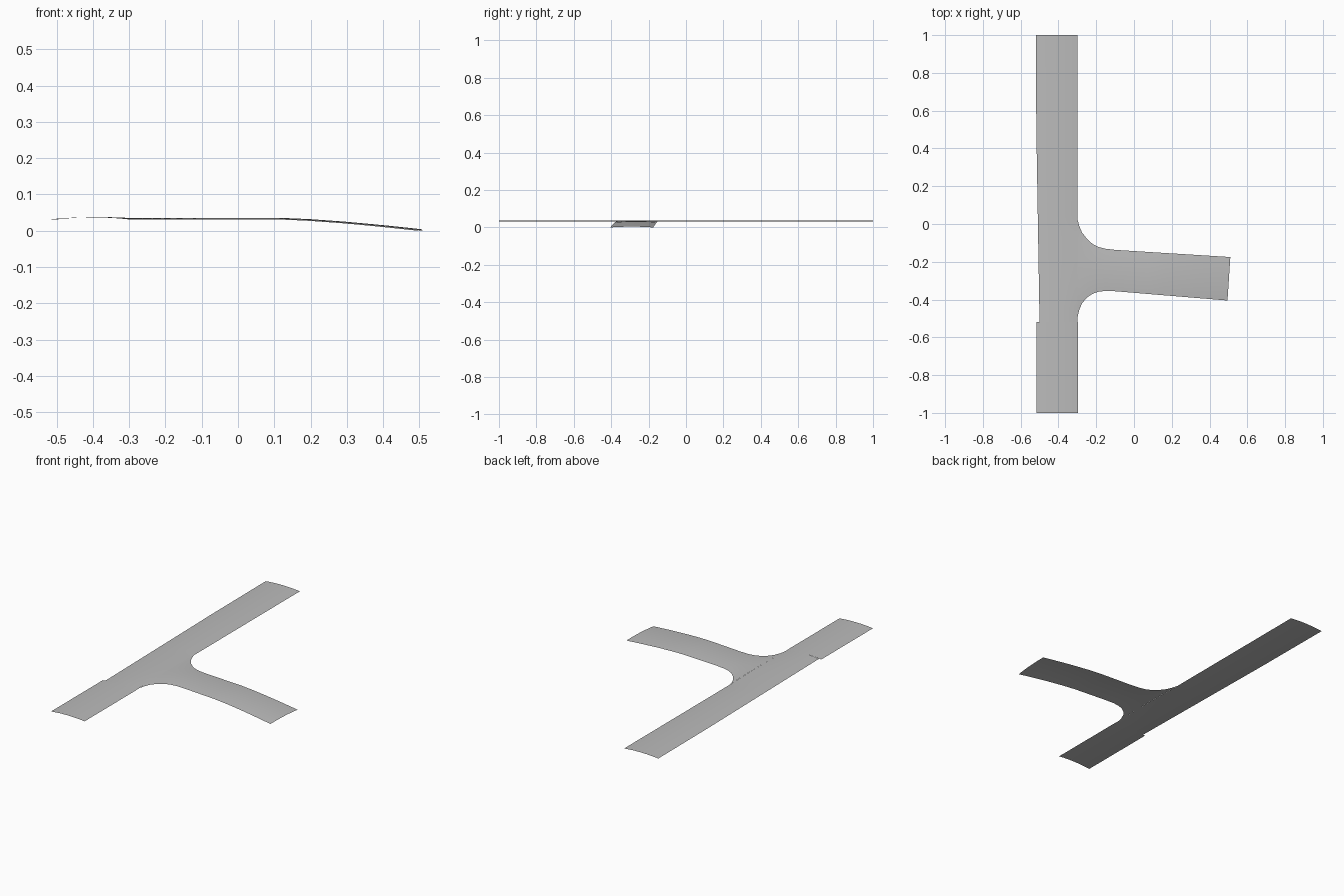
import bpy, bmesh, math

if "Cube" in bpy.data.objects:
    bpy.data.objects.remove(bpy.data.objects["Cube"])

asphalt = bpy.data.materials.new("road_grey")
asphalt.diffuse_color = (0.5, 0.5, 0.5, 1)
asphalt.use_nodes = True
asphalt.node_tree.nodes["Principled BSDF"].inputs["Base Color"].default_value = asphalt.diffuse_color


def interp(points, v):
    # piecewise linear lookup in ascending (position, value) pairs
    if v <= points[0][0]:
        return points[0][1]
    for (a, p), (b, q) in zip(points, points[1:]):
        if v <= b:
            return p + (q - p) * (v - a) / (b - a)
    return points[-1][1]


def sheet(name, rows):
    # open surface through rows of points, facing up
    bm = bmesh.new()
    grid = [[bm.verts.new(p) for p in row] for row in rows]
    for r, s in zip(grid, grid[1:]):
        for i in range(len(r) - 1):
            bm.faces.new((r[i], r[i + 1], s[i + 1], s[i]))
    bm.normal_update()
    for f in bm.faces:
        f.smooth = True
        if f.normal.z < 0:
            f.normal_flip()
    me = bpy.data.meshes.new(name)
    bm.to_mesh(me)
    bm.free()
    me.materials.append(asphalt)
    ob = bpy.data.objects.new(name, me)
    bpy.context.collection.objects.link(ob)


N = 12
EDGE, CROWN = 0.031, 0.006


def junction_rise(y):
    # the joining edge lifts to meet the crown of the branch
    t = (y + 0.25) / 0.25
    return 0.004 * max(0, 1 - t * t) if abs(t) < 1 else 0


def main_row(y, left, right):
    row = []
    for i in range(N + 1):
        t = i / N
        z = EDGE + CROWN * (1 - (2 * t - 1) ** 2) + junction_rise(y) * t ** 3
        row.append((left + (right - left) * t, y, z))
    return row


# Main road: slightly tapering upper length, and a wider lower length
LEFT = [(-0.52, -0.50), (0.5, -0.517), (1, -0.52)]
ys = [-0.52 + 0.04 * i for i in range(39)]
sheet("main_road", [main_row(y, interp(LEFT, y), -0.298) for y in ys])
sheet("main_road_lower", [main_row(y, -0.515, -0.297) for y in (-1, -0.76, -0.52)])

# Branch road: flared mouth, straight arm, falling away at the far end
UPPER = [(-0.298, 0.02), (-0.29, -0.01), (-0.275, -0.045), (-0.25, -0.078), (-0.22, -0.105),
         (-0.19, -0.121), (-0.15, -0.131), (-0.10, -0.137), (0.51, -0.175)]
LOWER = [(-0.298, -0.49), (-0.29, -0.455), (-0.275, -0.42), (-0.25, -0.39), (-0.22, -0.37),
         (-0.19, -0.359), (-0.15, -0.354), (-0.10, -0.356), (0.495, -0.405)]
FALL = [(-0.3, 0.031), (0.12, 0.031), (0.2, 0.0275), (0.3, 0.0205), (0.4, 0.0115), (0.51, 0)]
xs = [p[0] for p in UPPER[:-1]] + [-0.1 + 0.61 * i / 14 for i in range(1, 15)]
rows = []
for x in xs:
    skew = 0.015 * max(0, (x + 0.1) / 0.61)      # end is cut square to the arm
    lo, hi = interp(LOWER, x - skew), interp(UPPER, x)
    row = []
    for i in range(N + 1):
        t = i / N
        y = lo + (hi - lo) * t
        z = interp(FALL, x) + 0.0045 * (1 - (2 * t - 1) ** 2)
        row.append((x - skew * (1 - t), y, z))
    rows.append(row)
sheet("branch_road", rows)
